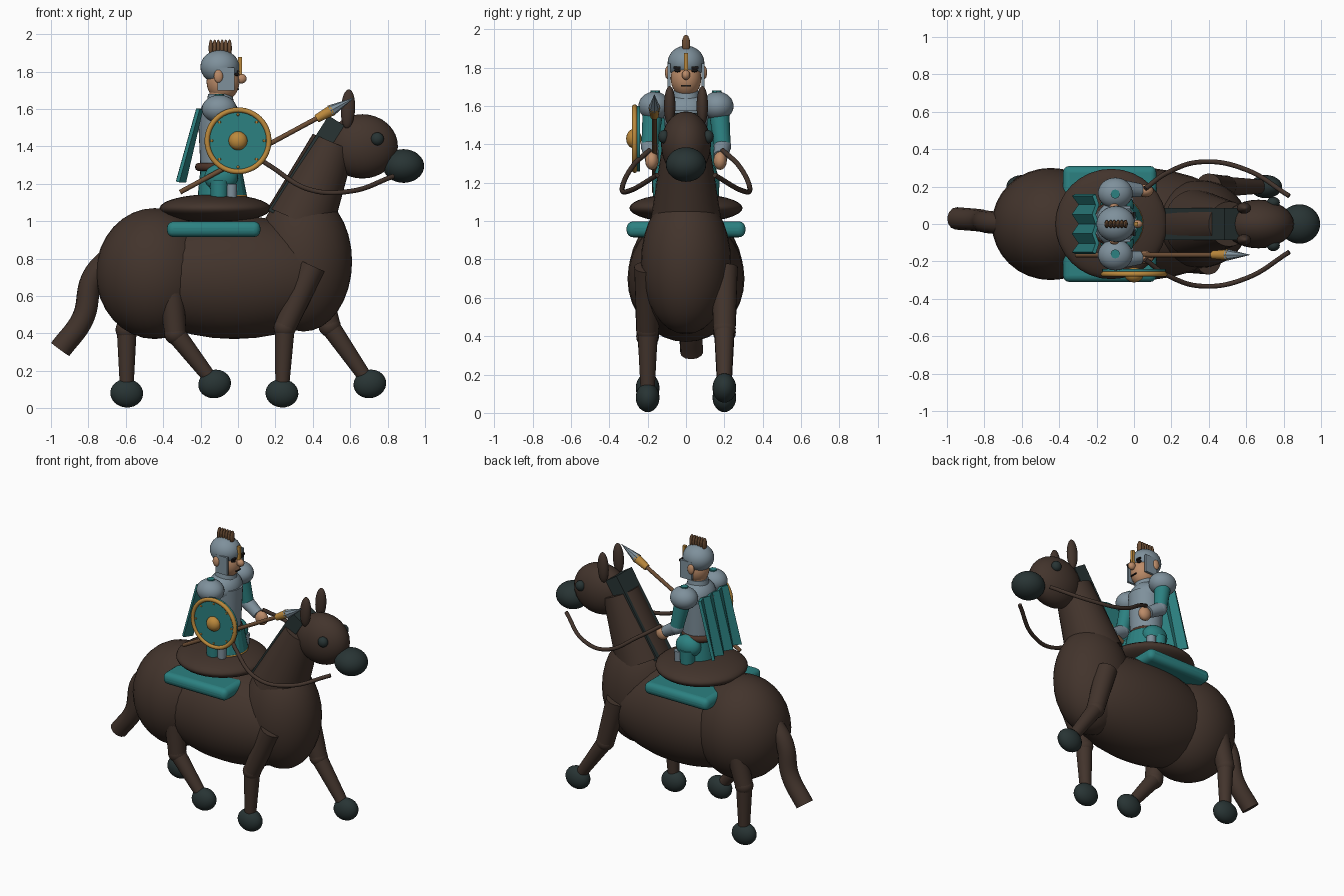
import bpy, bmesh, math
from mathutils import Vector

if "Cube" in bpy.data.objects:
    bpy.data.objects.remove(bpy.data.objects["Cube"])


def colour(name, r, g, b):
    m = bpy.data.materials.new(name)
    m.diffuse_color = (r, g, b, 1)
    m.use_nodes = True
    m.node_tree.nodes["Principled BSDF"].inputs["Base Color"].default_value = m.diffuse_color
    return m


COAT = colour("dark_brown_coat", .055, .034, .025)
SLATE = colour("dark_slate", .021, .034, .034)
TEAL = colour("teal_cloth", .025, .22, .22)
STEEL = colour("steel", .21, .28, .33)
GOLD = colour("gold", .50, .25, .045)
SKIN = colour("skin", .50, .26, .14)
WOOD = colour("wood_brown", .15, .075, .035)
LEATHER = colour("leather", .07, .032, .02)
BLACK = colour("near_black", .012, .009, .008)


def finish(name, mat, smooth=True):
    o = bpy.context.object
    o.name = name
    o.data.materials.append(mat)
    if smooth:
        bpy.ops.object.shade_smooth_by_angle(angle=math.radians(40))
    return o


def ball(name, loc, radii, mat, tilt=0, seg=32):
    bpy.ops.mesh.primitive_uv_sphere_add(segments=seg, ring_count=seg // 2, location=loc)
    o = bpy.context.object
    o.scale = radii
    o.rotation_euler = (0, math.radians(tilt), 0)
    return finish(name, mat)


def rod(name, a, b, r1, r2, mat, seg=24):
    a, b = Vector(a), Vector(b)
    d = b - a
    bpy.ops.mesh.primitive_cone_add(vertices=seg, radius1=r1, radius2=r2, depth=d.length,
                                    location=(a + b) / 2)
    bpy.context.object.rotation_euler = d.to_track_quat('Z', 'Y').to_euler()
    return finish(name, mat)


def box(name, loc, size, mat, tilt=0, bevel=0, segments=1):
    bpy.ops.mesh.primitive_cube_add(size=1, location=loc)
    o = bpy.context.object
    o.scale = size
    bpy.ops.object.transform_apply(location=False, rotation=False, scale=True)
    o.rotation_euler = (0, math.radians(tilt), 0)
    if bevel:
        mod = o.modifiers.new("bevel", 'BEVEL')
        mod.width, mod.segments = bevel, segments
    return finish(name, mat, bevel > 0)


def pipe(name, pts, r, mat):
    c = bpy.data.curves.new(name, 'CURVE')
    c.dimensions = '3D'
    c.bevel_depth, c.bevel_resolution, c.use_fill_caps = r, 4, True
    s = c.splines.new('BEZIER')
    s.bezier_points.add(len(pts) - 1)
    for p, co in zip(s.bezier_points, pts):
        p.co = co
        p.handle_left_type = p.handle_right_type = 'AUTO'
    o = bpy.data.objects.new(name, c)
    bpy.context.collection.objects.link(o)
    bpy.ops.object.select_all(action='DESELECT')
    o.select_set(True)
    bpy.context.view_layer.objects.active = o
    bpy.ops.object.convert(target='MESH')
    return finish(name, mat)


def sheet(name, rows, thick, mat):
    bm = bmesh.new()
    grid = [[bm.verts.new(p) for p in row] for row in rows]
    for r0, r1 in zip(grid, grid[1:]):
        for i in range(len(r0) - 1):
            bm.faces.new((r0[i], r0[i + 1], r1[i + 1], r1[i]))
    me = bpy.data.meshes.new(name)
    bm.to_mesh(me)
    bm.free()
    me.materials.append(mat)
    o = bpy.data.objects.new(name, me)
    bpy.context.collection.objects.link(o)
    mod = o.modifiers.new("thickness", 'SOLIDIFY')
    mod.thickness, mod.offset = thick, 0


# Horse body
ball("rump", (-.445, 0, .72), (.315, .30, .35), COAT)
ball("barrel", (-.02, 0, .70), (.60, .305, .33), COAT)
ball("chest", (.35, 0, .785), (.26, .235, .375), COAT)
rod("neck", (.33, 0, 1.0), (.51, 0, 1.42), .185, .12, COAT, 32)
box("mane", (.365, 0, 1.285), (.10, .17, .60), SLATE, 32.5)

# Horse head
ball("horse_head", (.665, 0, 1.40), (.19, .13, .172), COAT)
ball("muzzle", (.885, 0, 1.295), (.11, .105, .09), SLATE)
for s in (-1, 1):
    ball("horse_ear", (.588, s * .085, 1.60), (.038, .03, .105), COAT, 3)
    ball("horse_eye", (.745, s * .115, 1.44), (.035, .03, .035), SLATE, seg=16)
pipe("tail", [(-.66, 0, .83), (-.775, .01, .70), (-.83, .02, .48), (-.95, .03, .315)], .06, COAT)

# Horse legs: top, knee, foot as (x, z)
for y, top, knee, foot, tilt in ((-.2, (.40, .76), (.25, .43), (.235, .08), 5),
                                 (.2, (.40, .76), (.49, .44), (.705, .13), -12),
                                 (-.2, (-.36, .68), (-.335, .40), (-.125, .13), -12),
                                 (.2, (-.52, .70), (-.595, .42), (-.595, .08), 5)):
    t, k, f = [(x, y, z) for x, z in (top, knee, foot)]
    rod("upper_leg", t, k, .07, .058, COAT)
    ball("knee", k, (.06, .06, .06), COAT, seg=20)
    rod("lower_leg", k, f, .053, .035, COAT)
    ball("hoof", f, (.088, .062, .076), SLATE, tilt, 24)

# Saddle and blanket
box("saddle_blanket", (-.13, 0, .957), (.50, .62, .083), TEAL, 0, .035, 4)
ball("saddle", (-.122, 0, 1.068), (.298, .295, .077), COAT)

# Reins
for s in (-1, 1):
    pipe("rein", [(.06, s * .19, 1.37), (.18, s * .275, 1.29), (.38, s * .333, 1.17),
                  (.60, s * .29, 1.16), (.83, s * .15, 1.24)], .013, COAT)

# Rider torso and belt
o = rod("cuirass", (-.10, 0, 1.27), (-.10, 0, 1.58), .10, .115, STEEL, 32)
ball("upper_chest", (-.10, 0, 1.57), (.105, .125, .10), STEEL)
rod("collar", (-.095, 0, 1.62), (-.095, 0, 1.68), .075, .065, STEEL)
bpy.ops.mesh.primitive_torus_add(location=(-.11, 0, 1.29), major_radius=.097, minor_radius=.023,
                                 major_segments=32, minor_segments=10)
finish("belt", LEATHER)
rod("tunic_skirt", (-.10, 0, 1.14), (-.10, 0, 1.29), .115, .10, TEAL)

# Front apron with a gold hem
arc = [math.radians(a) for a in range(-60, 61, 15)]
ring = lambda r, z: [(-.10 + r * math.cos(a), r * math.sin(a), z) for a in arc]
sheet("apron", [ring(.115, 1.28), ring(.142, 1.14)], .01, TEAL)
pipe("apron_hem", ring(.142, 1.135), .007, GOLD)

# Rider limbs
for s in (-1, 1):
    ball("pauldron", (-.10, s * .165, 1.60), (.093, .083, .075), STEEL)
    rod("shoulder_stud", (-.10, s * .16, 1.62), (-.10, s * .16, 1.68), .025, .025, TEAL, 8)
    rod("upper_arm", (-.10, s * .17, 1.60), (-.06, s * .19, 1.39), .055, .043, TEAL)
    ball("elbow", (-.06, s * .19, 1.39), (.046, .046, .046), STEEL, seg=20)
    rod("bracer", (-.06, s * .19, 1.39), (.03, s * .18, 1.335), .045, .037, STEEL)
    ball("hand", (.06, s * .178, 1.315), (.045, .035, .048), SKIN, seg=20)
    ball("thigh", (-.09, s * .10, 1.235), (.09, .065, .075), TEAL, seg=24)
    rod("trouser_leg", (-.10, s * .125, 1.08), (-.10, s * .125, 1.22), .045, .05, TEAL)
    rod("greave", (-.035, s * .13, 1.08), (-.035, s * .13, 1.20), .027, .03, STEEL)

# Pleated cape
cape = [(i / 6 * .31 - .155, .018 if i % 2 else -.018) for i in range(7)]
sheet("cape", [[(-.205 + d * .5, y, 1.60) for y, d in cape],
               [(-.305 + d, y, 1.21) for y, d in cape]], .02, TEAL)

# Rider head and helmet
ball("rider_head", (-.08, 0, 1.745), (.088, .08, .10), SKIN)
rod("rider_neck", (-.095, 0, 1.62), (-.09, 0, 1.73), .06, .06, SKIN)
ball("helmet", (-.097, 0, 1.825), (.104, .096, .09), STEEL)
ball("nose", (.018, 0, 1.762), (.028, .022, .026), SKIN, seg=16)
box("nose_guard", (.01, 0, 1.83), (.022, .02, .095), GOLD)
box("mouth", (.002, 0, 1.705), (.008, .05, .008), BLACK)
for s in (-1, 1):
    box("cheek_guard", (-.065, s * .088, 1.76), (.09, .016, .125), STEEL)
    ball("rider_ear", (-.105, s * .095, 1.775), (.025, .015, .035), SKIN, seg=16)
    ball("rider_eye", (-.005, s * .045, 1.785), (.014, .018, .009), BLACK, seg=12)
    box("eyebrow", (.002, s * .047, 1.80), (.014, .036, .012), BLACK)
for i in range(6):
    ball("crest_plume", (-.145 + i * .02, 0, 1.925), (.0125, .022, .047), WOOD, seg=12)

# Round shield
rod("shield_board", (0, -.27, 1.43), (0, -.24, 1.43), .17, .17, TEAL, 48)
bpy.ops.mesh.primitive_torus_add(location=(0, -.268, 1.43), rotation=(math.pi / 2, 0, 0),
                                 major_radius=.165, minor_radius=.014,
                                 major_segments=48, minor_segments=10)
finish("shield_rim", GOLD)
ball("shield_boss", (0, -.272, 1.43), (.05, .04, .05), GOLD)
for i in range(8):
    a = i * math.pi / 4
    ball("shield_rivet", (.14 * math.cos(a), -.272, 1.43 + .14 * math.sin(a)),
         (.008, .006, .008), GOLD, seg=8)

# Spear
rod("spear_shaft", (-.31, -.165, 1.155), (.44, -.165, 1.56), .013, .013, WOOD, 12)
rod("spear_socket", (.42, -.165, 1.548), (.505, -.165, 1.595), .022, .03, GOLD, 16)
rod("spear_tip", (.495, -.165, 1.59), (.62, -.165, 1.66), .032, .001, STEEL, 8)
